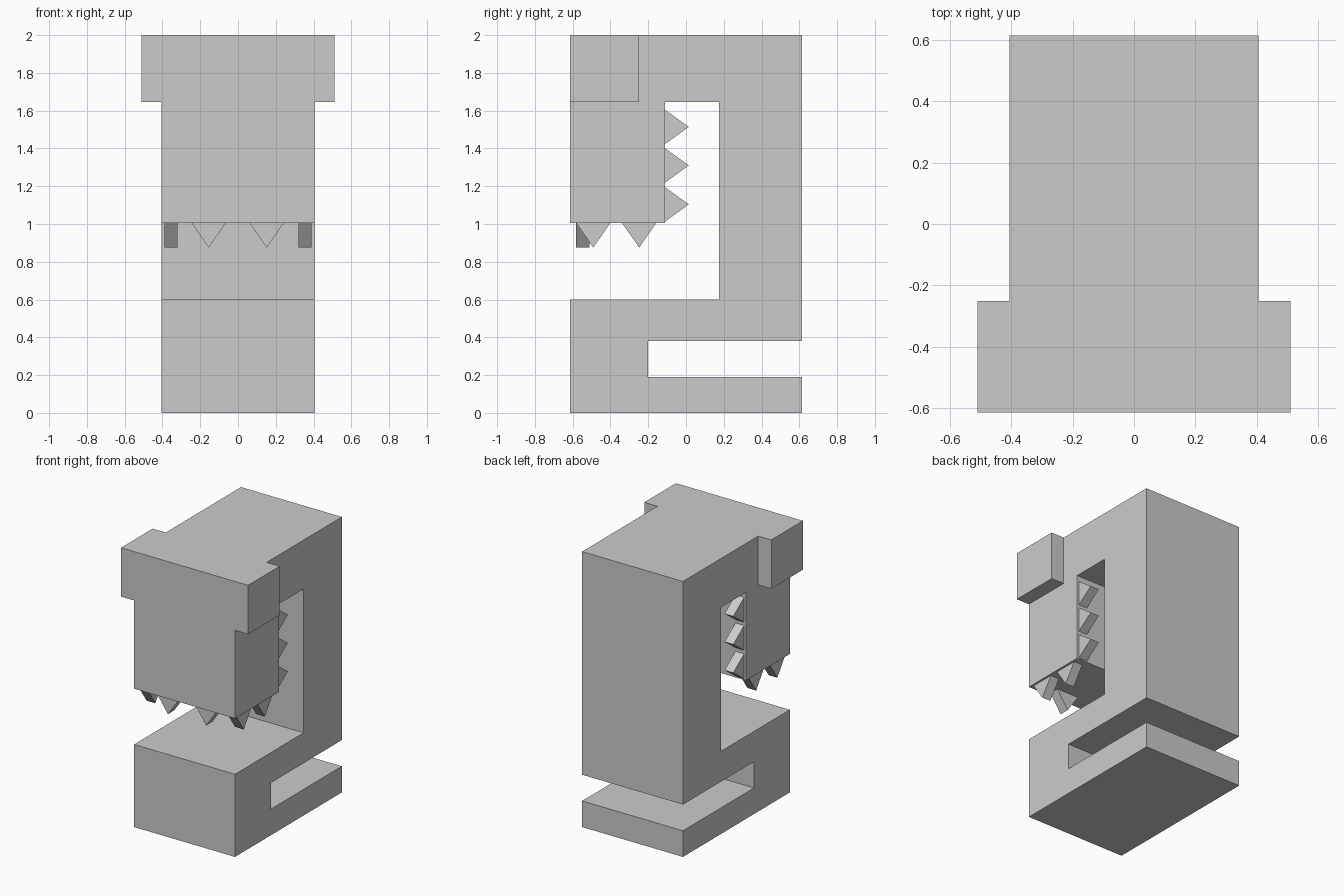
import bpy
import bmesh

if "Cube" in bpy.data.objects:
    bpy.data.objects.remove(bpy.data.objects["Cube"])

grey = bpy.data.materials.new("light_grey")
grey.diffuse_color = (0.6, 0.6, 0.6, 1)
grey.use_nodes = True
grey.node_tree.nodes["Principled BSDF"].inputs["Base Color"].default_value = grey.diffuse_color


def prism(name, profile, axis, start, end):
    """Extrude a 2D profile along x (profile in y, z) or y (profile in x, z)."""
    def place(p, d):
        return (d, p[0], p[1]) if axis == "x" else (p[0], d, p[1])

    bm = bmesh.new()
    face = bm.faces.new([bm.verts.new(place(p, start)) for p in profile])
    ext = bmesh.ops.extrude_face_region(bm, geom=[face])
    move = (end - start, 0, 0) if axis == "x" else (0, end - start, 0)
    bmesh.ops.translate(bm, vec=move,
                        verts=[v for v in ext["geom"] if isinstance(v, bmesh.types.BMVert)])
    bmesh.ops.recalc_face_normals(bm, faces=bm.faces)
    mesh = bpy.data.meshes.new(name)
    bm.to_mesh(mesh)
    bm.free()
    mesh.materials.append(grey)
    obj = bpy.data.objects.new(name, mesh)
    bpy.context.collection.objects.link(obj)
    return obj


W = 0.405          # body half width
F, B = -0.613, 0.613   # front and back

# Body: head, spine, foot and slotted tail in one side profile
prism("body", [
    (F, 0), (B, 0), (B, 0.19), (-0.2, 0.19), (-0.2, 0.38), (B, 0.38),
    (B, 2), (F, 2), (F, 1.005), (-0.11, 1.005), (-0.11, 1.645),
    (0.175, 1.645), (0.175, 0.6), (F, 0.6)], "x", -W, W)

# Side blocks at the top of the head
for side, s in (("left", -1), ("right", 1)):
    prism(side + "_head_block",
          [(F, 1.645), (-0.25, 1.645), (-0.25, 2), (F, 2)], "x", s * W, s * 0.51)

# Front teeth
for i, x in enumerate((-0.155, 0.152)):
    prism(f"front_tooth_{i}",
          [(x - 0.09, 1.005), (x, 0.875), (x + 0.09, 1.005)], "y", -0.583, -0.51)

for side, s in (("left", -1), ("right", 1)):
    # Lower teeth along each side of the jaw
    for i, y in enumerate((-0.491, -0.248)):
        prism(f"{side}_lower_tooth_{i}",
              [(y - 0.09, 1.005), (y, 0.875), (y + 0.09, 1.005)],
              "x", s * 0.32, s * 0.39)
    # Teeth on the back of the head, pointing at the spine
    for i, z in enumerate((1.104, 1.31, 1.514)):
        prism(f"{side}_back_tooth_{i}",
              [(-0.11, z - 0.09), (0.015, z), (-0.11, z + 0.09)],
              "x", s * 0.32, s * 0.39)
